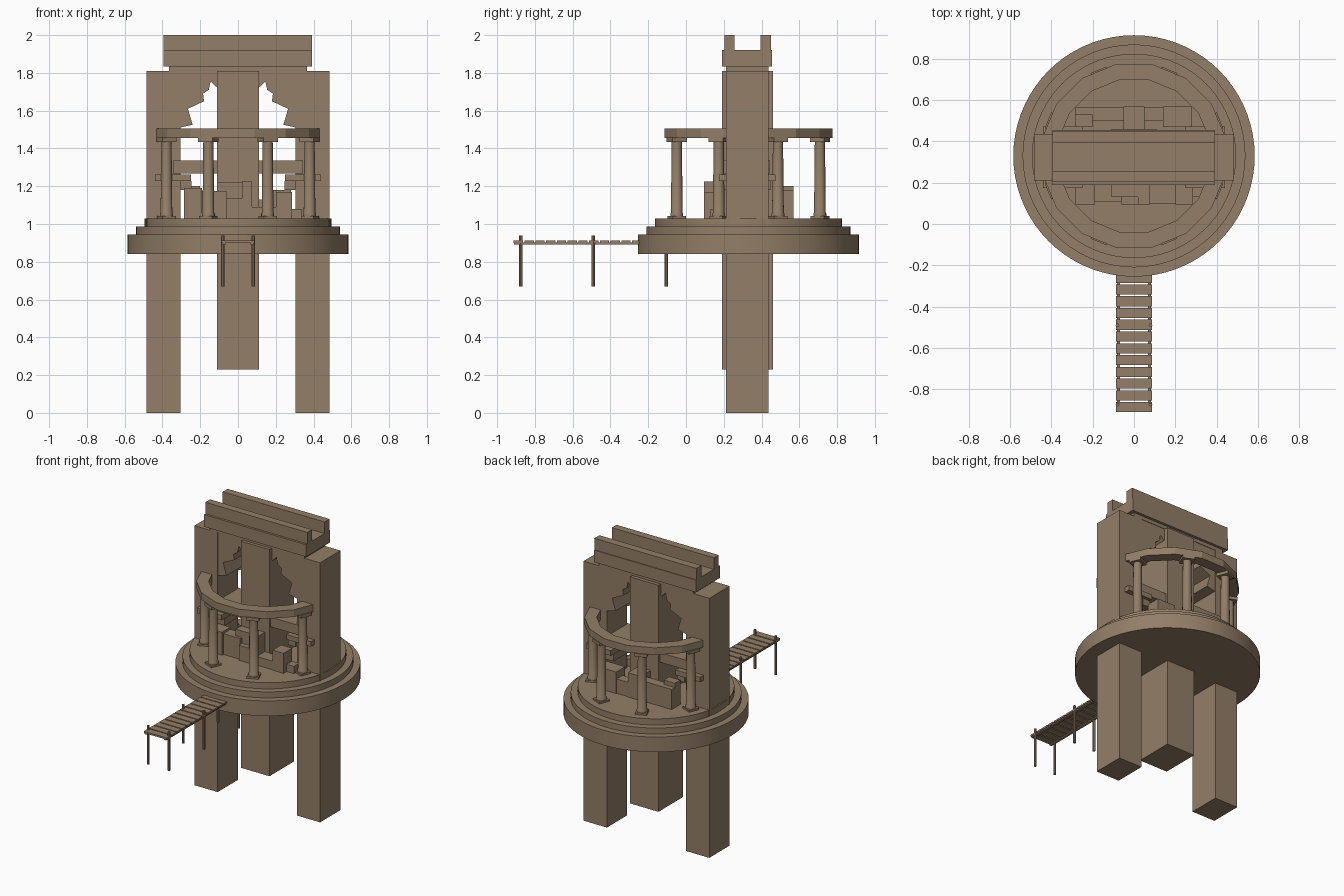
import bpy, bmesh, math
from mathutils import Matrix

if "Cube" in bpy.data.objects:
    bpy.data.objects.remove(bpy.data.objects["Cube"])

stone = bpy.data.materials.new("weathered_brown_stone")
stone.diffuse_color = (0.29, 0.21, 0.135, 1)
stone.use_nodes = True
stone.node_tree.nodes["Principled BSDF"].inputs["Base Color"].default_value = stone.diffuse_color
CY = 0.33  # centre of the round platform in y


def finish(name, bm, smooth=False):
    bmesh.ops.recalc_face_normals(bm, faces=bm.faces)
    me = bpy.data.meshes.new(name)
    bm.to_mesh(me)
    bm.free()
    me.materials.append(stone)
    ob = bpy.data.objects.new(name, me)
    bpy.context.collection.objects.link(ob)
    if smooth:
        bpy.ops.object.select_all(action='DESELECT')
        ob.select_set(True)
        bpy.context.view_layer.objects.active = ob
        bpy.ops.object.shade_smooth_by_angle(angle=math.radians(35))
    return ob


def add_box(bm, x0, x1, y0, y1, z0, z1, rot=None):
    m = Matrix.Translation(((x0+x1)/2, (y0+y1)/2, (z0+z1)/2))
    if rot:
        m = m @ Matrix.Rotation(rot, 4, 'Z')
    m = m @ Matrix.Diagonal((x1-x0, y1-y0, z1-z0, 1))
    bmesh.ops.create_cube(bm, size=1, matrix=m)


def boxes(name, rows):
    bm = bmesh.new()
    for r in rows:
        add_box(bm, *r)
    return finish(name, bm)


def add_prism(bm, pts, depth):
    """Close a loop of 3D points and extrude it along a vector."""
    f = bm.faces.new([bm.verts.new(p) for p in pts])
    g = bmesh.ops.extrude_face_region(bm, geom=[f], use_keep_orig=True)
    bmesh.ops.translate(bm, vec=depth, verts=[v for v in g['geom'] if isinstance(v, bmesh.types.BMVert)])


def lathe(bm, profile, cx, cy, n):
    rings = [[bm.verts.new((cx+r*math.cos(2*math.pi*i/n), cy+r*math.sin(2*math.pi*i/n), z))
              for i in range(n)] for r, z in profile]
    for a, b in zip(rings, rings[1:]):
        for i in range(n):
            j = (i+1) % n
            bm.faces.new((a[i], a[j], b[j], b[i]))
    bm.faces.new(rings[0][::-1])
    bm.faces.new(rings[-1])


# stepped round platform
bm = bmesh.new()
lathe(bm, [(.585, .84), (.585, .945), (.54, .945), (.54, .987), (.495, .987), (.495, 1.03)], 0, CY, 72)
finish("round_platform", bm, True)

# piers: two long legs and a thicker, shorter centre pier
boxes("side_piers", [(-.485, -.305, .212, .436, 0, 1.81), (.305, .485, .212, .436, 0, 1.81)])
boxes("centre_pier", [(-.11, .11, .19, .46, .23, 1.81)])

# ragged arch spandrels between the piers
edge = [(.31, 1.51), (.24, 1.525), (.255, 1.575), (.265, 1.61), (.18, 1.65),
        (.185, 1.69), (.155, 1.71), (.145, 1.755), (.115, 1.725), (.105, 1.74)]
for side, s in (("left", -1), ("right", 1)):
    bm = bmesh.new()
    add_prism(bm, [(s*x, .215, z) for x, z in edge + [(.105, 1.81), (.31, 1.81)]], (0, .218, 0))
    finish(side + "_broken_arch", bm)

# lintel and the twin rails on top
boxes("lintel_base", [(-.365, .365, .212, .436, 1.81, 1.836)])
boxes("lintel", [(-.395, .392, .19, .455, 1.835, 1.92)])
boxes("top_rails", [(-.395, .392, .205, .257, 1.92, 2), (-.395, .392, .395, .45, 1.92, 2)])

# cross beam and brackets on the side piers
boxes("cross_beam", [(-.345, .345, .202, .445, 1.268, 1.335)])
boxes("pier_brackets", [(s*.345-.095, s*.345+.095, .175, .473, 1.227, 1.262) for s in (-1, 1)]
      + [(s*.275-.03, s*.275+.03, .2, .45, 1.18, 1.228) for s in (-1, 1)])

# eight columns standing in a ring
for k in range(8):
    a = math.radians(22.5 + 45*k)
    x, y = .41*math.cos(a), CY + .41*math.sin(a)
    bm = bmesh.new()
    add_box(bm, x-.038, x+.038, y-.038, y+.038, 1.03, 1.042, a)
    lathe(bm, [(.034, 1.042), (.034, 1.055), (.031, 1.06), (.027, 1.435)], x, y, 16)
    add_box(bm, x-.041, x+.041, y-.041, y+.041, 1.435, 1.457, a)
    finish("column_%d" % (k+1), bm, True)

# faceted half-ring entablatures, front and back
for name, base in (("front_entablature", -90), ("back_entablature", 90)):
    bm = bmesh.new()
    for i in range(7):
        a0, a1 = (math.radians(base - 78.75 + 22.5*(i+j)) for j in (0, 1))
        add_prism(bm, [(r*math.cos(a), CY + r*math.sin(a), 1.455)
                       for r, a in ((.375, a0), (.453, a0), (.453, a1), (.375, a1))], (0, 0, .05))
    finish(name, bm)

# ruined blocks on the platform
boxes("front_ruins", [
    (-.285, -.19, .095, .19, 1.03, 1.19), (-.19, -.06, .11, .19, 1.03, 1.175),
    (-.06, .075, .095, .15, 1.03, 1.135), (.02, .075, .095, .19, 1.03, 1.225),
    (-.11, .03, .13, .19, 1.135, 1.22), (.075, .21, .1, .19, 1.03, 1.09),
    (.2, .285, .095, .19, 1.03, 1.17), (.285, .34, .13, .19, 1.03, 1.08)])
boxes("back_ruins", [
    (-.285, -.05, .5, .565, 1.03, 1.17), (-.05, .05, .46, .57, 1.03, 1.2),
    (.05, .2, .5, .565, 1.03, 1.13), (.14, .28, .47, .57, 1.03, 1.18),
    (-.285, -.2, .47, .53, 1.03, 1.2)])

# plank walkway with posts
boxes("walkway_planks", [(-.088, .088, -.912+.057*i, -.863+.057*i, .9, .912) for i in range(12)])
boxes("walkway_beams", [(s*.075-.008, s*.075+.008, -.91, -.1, .892, .901) for s in (-1, 1)])
bm = bmesh.new()
for s in (-1, 1):
    for y in (-.875, -.49, -.105):
        lathe(bm, [(.009, .67), (.009, .94)], s*.08, y, 8)
finish("walkway_posts", bm, True)
